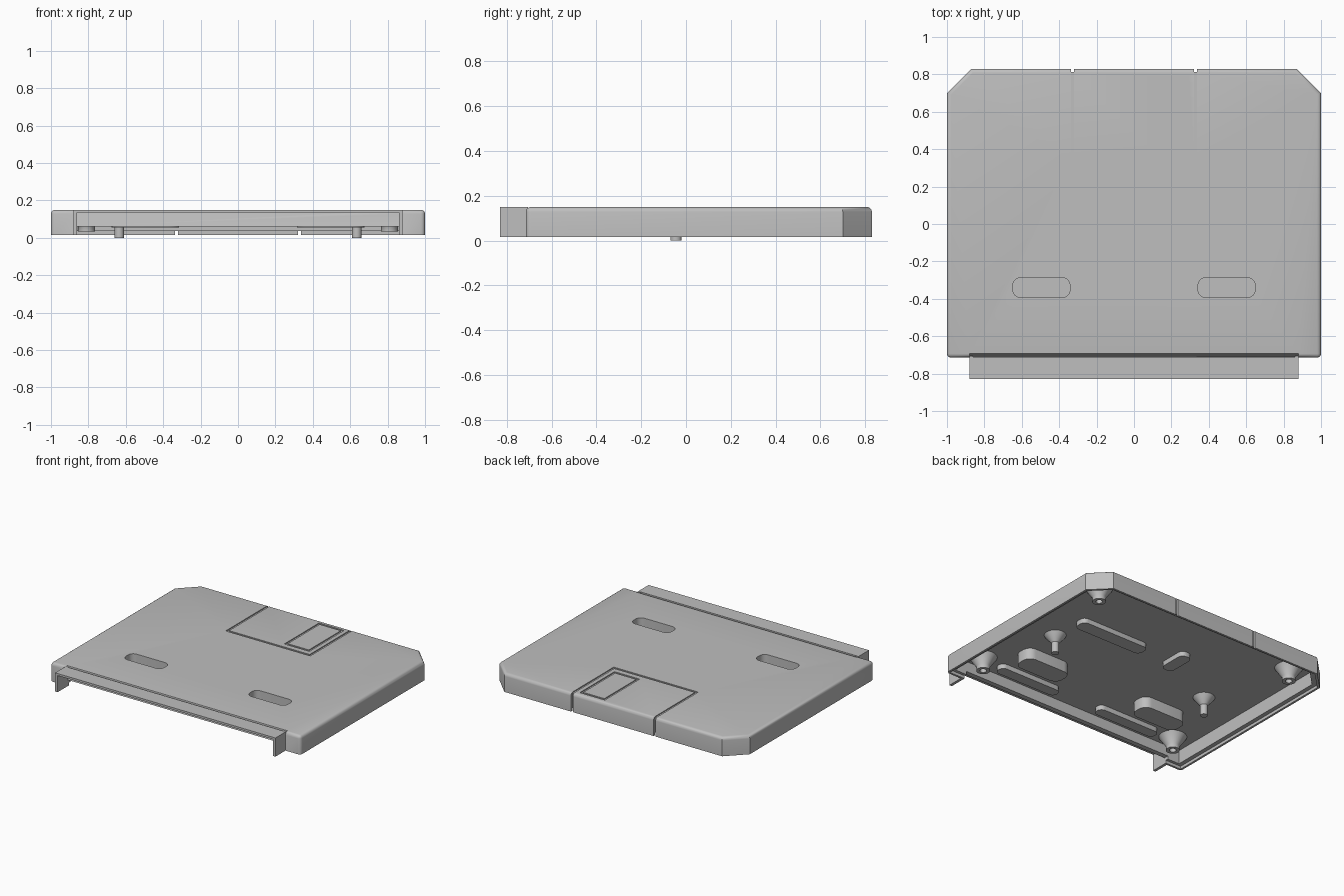
import bpy, bmesh, math
from mathutils import Vector

cube = bpy.data.objects.get("Cube")
if cube:
    bpy.data.objects.remove(cube, do_unlink=True)

grey = bpy.data.materials.new("plain_grey")
grey.use_nodes = True
grey.diffuse_color = (0.52, 0.52, 0.52, 1)
grey.node_tree.nodes["Principled BSDF"].inputs["Base Color"].default_value = (0.52, 0.52, 0.52, 1)

BOTTOM, CEILING, TOP = 0.015, 0.135, 0.15


def finish(name, bm):
    bmesh.ops.recalc_face_normals(bm, faces=bm.faces)
    mesh = bpy.data.meshes.new(name)
    bm.to_mesh(mesh)
    bm.free()
    mesh.materials.append(grey)
    ob = bpy.data.objects.new(name, mesh)
    bpy.context.collection.objects.link(ob)
    return ob


def prism_bm(outline, z0, z1):
    bm = bmesh.new()
    face = bm.faces.new([bm.verts.new((x, y, z0)) for x, y in outline])
    up = bmesh.ops.extrude_face_region(bm, geom=[face])["geom"]
    for v in up:
        if isinstance(v, bmesh.types.BMVert):
            v.co.z = z1
    return bm


def prism(name, outline, z0, z1):
    return finish(name, prism_bm(outline, z0, z1))


def box(name, x0, x1, y0, y1, z0, z1):
    return prism(name, [(x0, y0), (x1, y0), (x1, y1), (x0, y1)], z0, z1)


def rounded(cx, cy, w, d, r, steps=6):
    pts = []
    for k, (sx, sy) in enumerate([(1, 1), (-1, 1), (-1, -1), (1, -1)]):
        for i in range(steps + 1):
            a = math.pi / 2 * (k + i / steps)
            pts.append((cx + sx * (w / 2 - r) + r * math.cos(a),
                        cy + sy * (d / 2 - r) + r * math.sin(a)))
    return pts


def lathe(name, profile, x, y):
    bm = bmesh.new()
    vs = [bm.verts.new((x + r, y, z)) for r, z in profile]
    edges = [bm.edges.new(p) for p in zip(vs, vs[1:])]
    bmesh.ops.spin(bm, geom=vs + edges, cent=(x, y, 0), axis=(0, 0, 1),
                   angle=math.tau, steps=32, use_merge=True)
    bmesh.ops.remove_doubles(bm, verts=bm.verts, dist=0.0001)
    return smooth(finish(name, bm))


def smooth(ob):
    bpy.ops.object.select_all(action="DESELECT")
    ob.select_set(True)
    bpy.context.view_layer.objects.active = ob
    bpy.ops.object.shade_smooth_by_angle(angle=math.radians(35))
    return ob


def cut(ob, cutter):
    cutter.hide_render = True
    mod = ob.modifiers.new("cut", "BOOLEAN")
    mod.operation, mod.solver, mod.object = "DIFFERENCE", "EXACT", cutter
    bpy.context.view_layer.objects.active = ob
    bpy.ops.object.modifier_apply(modifier=mod.name)
    bpy.data.objects.remove(cutter, do_unlink=True)


def shell_outline(inset, front):
    s, c = 1 - inset, 0.13 - 0.4 * inset
    b = 0.83 - inset
    half = [(s, front), (s, b - c), (s - c, b)]
    return half + [(-x, y) for x, y in reversed(half)]


# Cover body with rounded upper rim; the middle of the front edge stays square
outline = shell_outline(0, -0.715) + [(-0.88, -0.715), (0.88, -0.715)]
bm = prism_bm(outline, BOTTOM, TOP)
rim = []
for e in bm.edges:
    mid = (e.verts[0].co + e.verts[1].co) / 2
    flat_top = all(v.co.z > 0.1 for v in e.verts)
    front_mid = mid.y < -0.7 and abs(mid.x) < 0.5
    front_corner = mid.y < -0.7 and abs(mid.x) > 0.99
    if (flat_top and not front_mid) or front_corner:
        rim.append(e)
bmesh.ops.bevel(bm, geom=rim, offset=0.022, segments=4, profile=0.5, affect="EDGES")
body = finish("cover_body", bm)

# Hollow underside with a stepped rim, open along the lower front
cut(body, prism("cavity", shell_outline(0.045, -0.68), 0.03, CEILING))
cut(body, prism("rim_step", shell_outline(0.015, -0.7), -0.05, 0.036))
cut(body, box("front_opening", -0.86, 0.86, -0.9, -0.5, -0.05, 0.06))

# Narrow grooves: back slits, panel frame and small window frame
G, FLOOR = 0.008, TOP - 0.007


def groove(x0, x1, y0, y1):
    cut(body, box("groove", x0 - G, x1 + G, y0 - G, y1 + G, FLOOR, 0.2))


for x in (-0.33, 0.33):
    cut(body, box("slit", x - G, x + G, 0.814, 0.9, -0.05, 0.2))
    groove(x, x, 0.35, 0.85)
groove(-0.33, 0.33, 0.35, 0.35)
for x in (0.1, 0.285):
    groove(x, x, 0.405, 0.785)
for y in (0.405, 0.785):
    groove(0.1, 0.285, y, y)

# Recessed finger slots with closed pockets beneath
for side, x in (("left", 0.495), ("right", -0.495)):
    slot = rounded(x, -0.34, 0.305, 0.105, 0.04)
    cut(body, prism("slot_hole", slot, 0.1, 0.2))
    pocket = prism(side + "_slot_pocket", rounded(x, -0.34, 0.36, 0.15, 0.06), 0.055, 0.14)
    cut(pocket, prism("pocket_hole", slot, 0.07, 0.2))
    smooth(pocket)
smooth(body)

# Front tongue with side cheeks
box("front_tongue", -0.88, 0.88, -0.83, -0.712, CEILING, TOP)
for side, s in (("left", 1), ("right", -1)):
    box(side + "_tongue_cheek", *sorted((s * 0.86, s * 0.88)), -0.83, -0.705, BOTTOM, TOP - 0.001)

# Low pads on the underside
pads = {"left_front_pad": (0.42, -0.58, 0.5, 0.08),
        "right_front_pad": (-0.42, -0.58, 0.5, 0.08),
        "long_middle_pad": (0.37, 0.21, 0.55, 0.1),
        "short_middle_pad": (-0.17, 0.23, 0.09, 0.22)}
for name, (x, y, w, d) in pads.items():
    smooth(prism(name, rounded(x, y, w, d, 0.038), 0.1, 0.14))

# Flared feet and hollow corner screw bosses
foot = [(0, 0.14), (0.075, 0.14), (0.07, 0.13), (0.025, 0.075), (0.025, 0), (0, 0)]
boss = [(0, 0.14), (0.095, 0.14), (0.09, 0.13), (0.045, 0.065), (0.045, 0.035),
        (0.022, 0.035), (0.022, 0.1), (0, 0.1)]
for side, s in (("left", 1), ("right", -1)):
    lathe(side + "_foot", foot, s * 0.635, -0.045)
    lathe(side + "_back_screw_boss", boss, s * 0.81, 0.61)
    lathe(side + "_front_screw_boss", boss, s * 0.81, -0.57)
